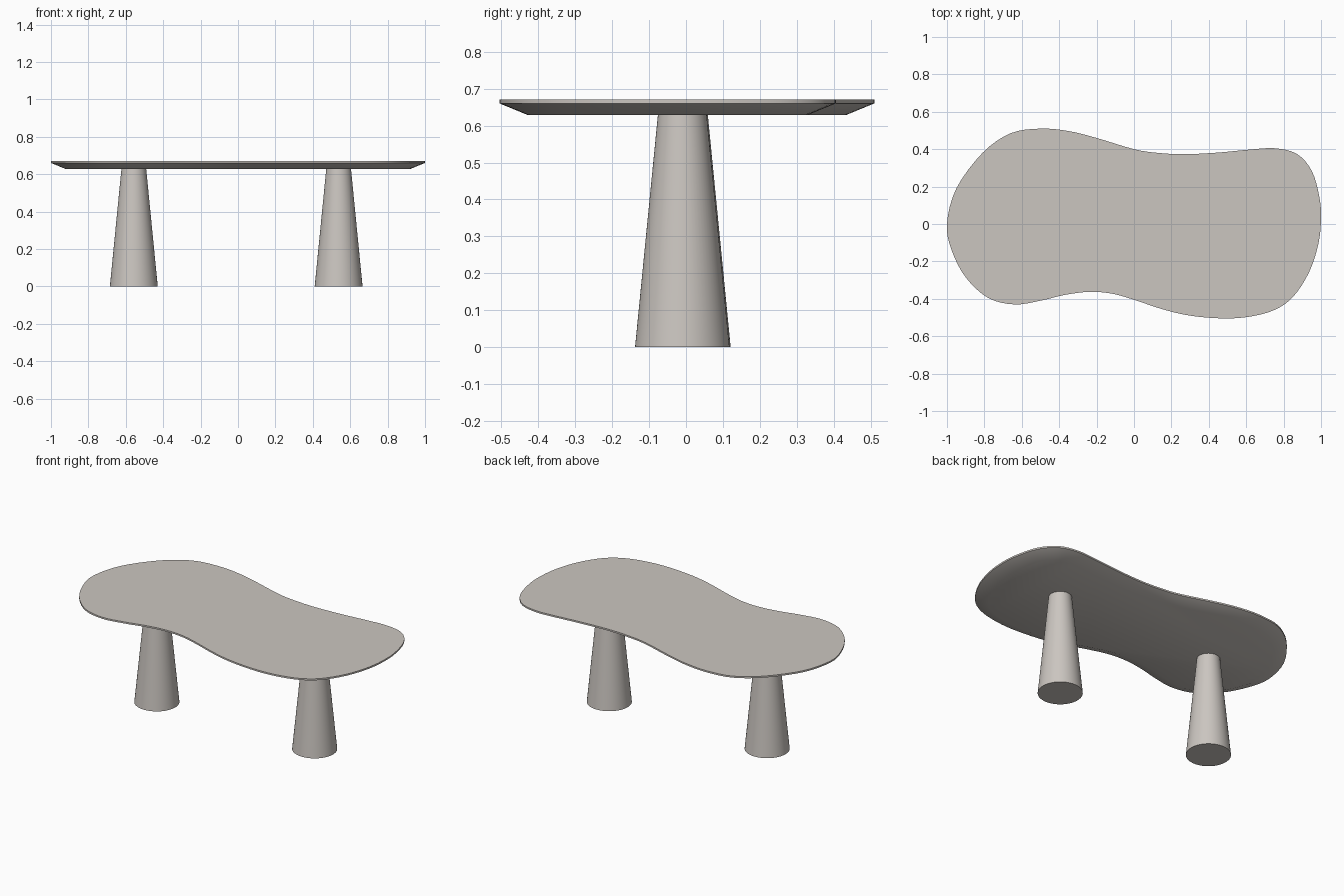
import bpy, bmesh
from mathutils import Vector

if "Cube" in bpy.data.objects:
    bpy.data.objects.remove(bpy.data.objects["Cube"])

mat = bpy.data.materials.new("warm grey stone")
mat.diffuse_color = (0.60, 0.565, 0.53, 1)
mat.use_nodes = True
mat.node_tree.nodes["Principled BSDF"].inputs["Base Color"].default_value = mat.diffuse_color


def finish(bm, name):
    bmesh.ops.recalc_face_normals(bm, faces=bm.faces)
    me = bpy.data.meshes.new(name)
    bm.to_mesh(me)
    bm.free()
    ob = bpy.data.objects.new(name, me)
    bpy.context.collection.objects.link(ob)
    me.materials.append(mat)
    bpy.ops.object.select_all(action='DESELECT')
    ob.select_set(True)
    bpy.context.view_layer.objects.active = ob
    bpy.ops.object.shade_smooth_by_angle(angle=0.4)


def smooth_loop(pts, steps):
    """Closed Catmull-Rom curve through the points."""
    out, n = [], len(pts)
    for i in range(n):
        a, b, c, d = (Vector(pts[(i + k) % n]) for k in (-1, 0, 1, 2))
        for s in range(steps):
            t = s / steps
            out.append(0.5 * (2 * b + (c - a) * t + (2 * a - 5 * b + 4 * c - d) * t ** 2
                              + (3 * b - a - 3 * c + d) * t ** 3))
    return out


# Table top: free-form outline, thin rim, underside bevelled inwards
outline = [(-1, 0), (-0.95, 0.19), (-0.81, 0.38), (-0.66, 0.485), (-0.5, 0.51),
           (-0.35, 0.497), (-0.2, 0.46), (0, 0.40), (0.13, 0.38), (0.27, 0.373),
           (0.45, 0.382), (0.61, 0.397), (0.75, 0.405), (0.87, 0.375), (0.95, 0.285),
           (0.99, 0.15), (1, 0.03), (0.985, -0.11), (0.935, -0.26), (0.85, -0.39),
           (0.75, -0.46), (0.62, -0.495), (0.48, -0.505), (0.3, -0.49), (0.15, -0.455),
           (0, -0.405), (-0.12, -0.372), (-0.24, -0.363), (-0.37, -0.379),
           (-0.5, -0.41), (-0.64, -0.43), (-0.78, -0.395), (-0.9, -0.285), (-0.975, -0.14)]
loop = smooth_loop(outline, 4)
n = len(loop)
bm = bmesh.new()
rings = []
for inset, z in ((0, 0.67), (0, 0.66), (0.078, 0.628)):
    ring = []
    for i, p in enumerate(loop):
        t = (loop[(i + 1) % n] - loop[i - 1]).normalized()
        q = p + Vector((t.y, -t.x)) * inset      # outline runs clockwise
        ring.append(bm.verts.new((q.x, q.y, z)))
    rings.append(ring)
for r0, r1 in zip(rings, rings[1:]):
    for i in range(n):
        j = (i + 1) % n
        bm.faces.new((r0[i], r0[j], r1[j], r1[i]))
bm.faces.new(rings[0])
bm.faces.new(rings[-1])
finish(bm, "table_top")

# Two tapered round legs
for name, x, y in (("left_leg", -0.557, -0.007), ("right_leg", 0.538, -0.01)):
    bm = bmesh.new()
    bmesh.ops.create_cone(bm, cap_ends=True, segments=64, radius1=0.128, radius2=0.066, depth=0.63)
    bmesh.ops.translate(bm, verts=bm.verts, vec=(x, y, 0.315))
    finish(bm, name)
